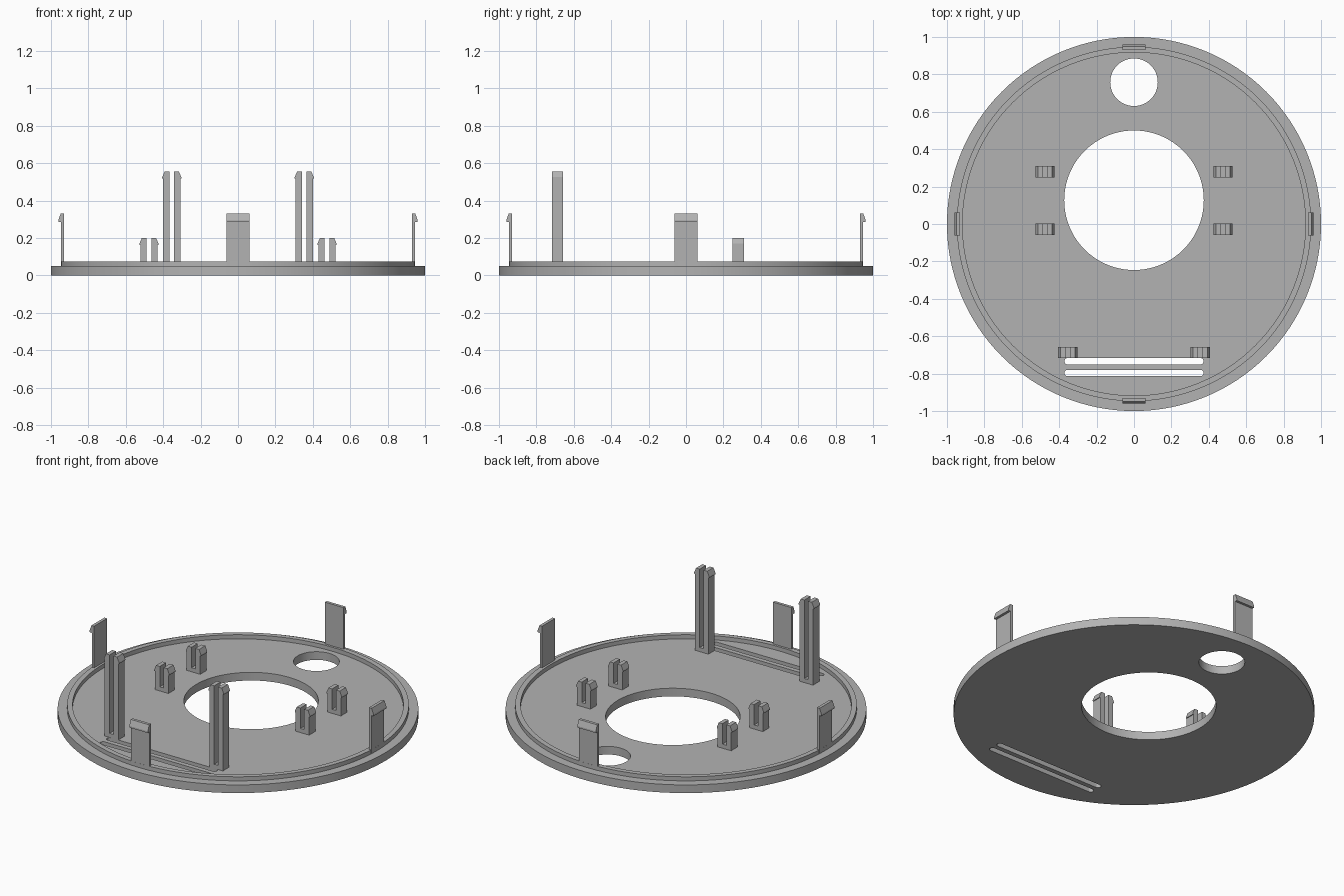
import bpy, bmesh, math
from mathutils import Matrix, Vector

cube = bpy.data.objects.get("Cube")
if cube:
    bpy.data.objects.remove(cube, do_unlink=True)

grey = bpy.data.materials.new("plain grey")
grey.use_nodes = True
colour = (0.45, 0.45, 0.45, 1)
grey.diffuse_color = colour
grey.node_tree.nodes["Principled BSDF"].inputs["Base Color"].default_value = colour

SEGMENTS = 128
FLOOR, RIM_TOP = 0.05, 0.075


def finish(name, bm):
    bmesh.ops.recalc_face_normals(bm, faces=bm.faces)
    mesh = bpy.data.meshes.new(name)
    bm.to_mesh(mesh)
    bm.free()
    mesh.materials.append(grey)
    obj = bpy.data.objects.new(name, mesh)
    bpy.context.collection.objects.link(obj)
    return obj


def prism(name, outline, depth, matrix=Matrix()):
    """Extrude a closed 2D outline along its local z."""
    bm = bmesh.new()
    face = bm.faces.new([bm.verts.new((u, v, 0)) for u, v in outline])
    new = bmesh.ops.extrude_face_region(bm, geom=[face])["geom"]
    bmesh.ops.translate(bm, vec=(0, 0, depth),
                        verts=[g for g in new if isinstance(g, bmesh.types.BMVert)])
    bm.transform(matrix)
    return finish(name, bm)


def circle(radius, cx=0, cy=0, n=SEGMENTS):
    return [(cx + radius * math.cos(math.tau * i / n),
             cy + radius * math.sin(math.tau * i / n)) for i in range(n)]


def slot(half_length, radius, cy):
    ends = circle(radius, 0, 0, 24)
    right = [(half_length - radius + u, cy + v) for u, v in ends[18:] + ends[:7]]
    left = [(radius - half_length + u, cy + v) for u, v in ends[6:19]]
    return right + left


def select_only(obj):
    bpy.ops.object.select_all(action='DESELECT')
    obj.select_set(True)
    bpy.context.view_layer.objects.active = obj


# Base plate with a raised locating rim, turned from one profile
profile = [(0, 0), (1, 0), (1, FLOOR), (0.947, FLOOR), (0.947, RIM_TOP),
           (0.917, RIM_TOP), (0.917, FLOOR), (0, FLOOR)]
bm = bmesh.new()
verts = [bm.verts.new((r, 0, z)) for r, z in profile]
edges = [bm.edges.new(pair) for pair in zip(verts, verts[1:])]
bmesh.ops.spin(bm, geom=verts + edges, cent=(0, 0, 0), axis=(0, 0, 1),
               angle=math.tau, steps=SEGMENTS)
bmesh.ops.remove_doubles(bm, verts=bm.verts, dist=0.0001)
plate = finish("base_plate", bm)

# Centre opening, small round hole and two vent slots
openings = {"centre_opening": circle(0.373, 0, 0.127),
            "round_hole": circle(0.127, 0, 0.758),
            "inner_slot": slot(0.372, 0.017, -0.734),
            "outer_slot": slot(0.372, 0.017, -0.797)}
for name, outline in openings.items():
    cutter = prism(name, outline, 0.3, Matrix.Translation((0, 0, -0.1)))
    cutter.hide_render = True
    cut = plate.modifiers.new(name, 'BOOLEAN')
    cut.operation, cut.solver, cut.object = 'DIFFERENCE', 'EXACT', cutter
    select_only(plate)
    bpy.ops.object.modifier_apply(modifier=name)
    bpy.data.objects.remove(cutter, do_unlink=True)
select_only(plate)
bpy.ops.object.shade_smooth_by_angle(angle=math.radians(30))

# Outline u -> x, v -> z, extruded along y
UPRIGHT = Matrix.Rotation(math.pi / 2, 4, 'X')

# Four snap hooks around the rim, barbs facing outwards
HOOK_WIDTH, HOOK_TOP = 0.125, 0.33
hook = [(0.93, FLOOR), (0.946, FLOOR), (0.946, 0.285), (0.961, 0.285),
        (0.961, 0.295), (0.948, HOOK_TOP), (0.93, HOOK_TOP)]
for i, side in enumerate(("left", "back", "right", "front")):
    turn = Matrix.Rotation(i * math.pi / 2, 4, 'Z')
    shift = Matrix.Translation((0, HOOK_WIDTH / 2, 0))
    prism(side + "_snap_hook", hook, HOOK_WIDTH, turn @ shift @ UPRIGHT)


# Split posts: a solid foot and two prongs with barbed heads
def split_post(name, x, y, top):
    half = [(0.013, RIM_TOP), (0.013, top), (0.038, top), (0.051, top - 0.03),
            (0.051, top - 0.038), (0.046, top - 0.038), (0.046, FLOOR)]
    outline = half + [(-u, v) for u, v in reversed(half)]
    depth = 0.06
    prism(name, outline, depth,
          Matrix.Translation((x, y + depth / 2, 0)) @ UPRIGHT)


for side, sign in (("left", 1), ("right", -1)):
    split_post(side + "_tall_post", sign * 0.354, -0.687, 0.555)
    split_post(side + "_back_short_post", sign * 0.476, 0.279, 0.2)
    split_post(side + "_front_short_post", sign * 0.476, -0.028, 0.2)
